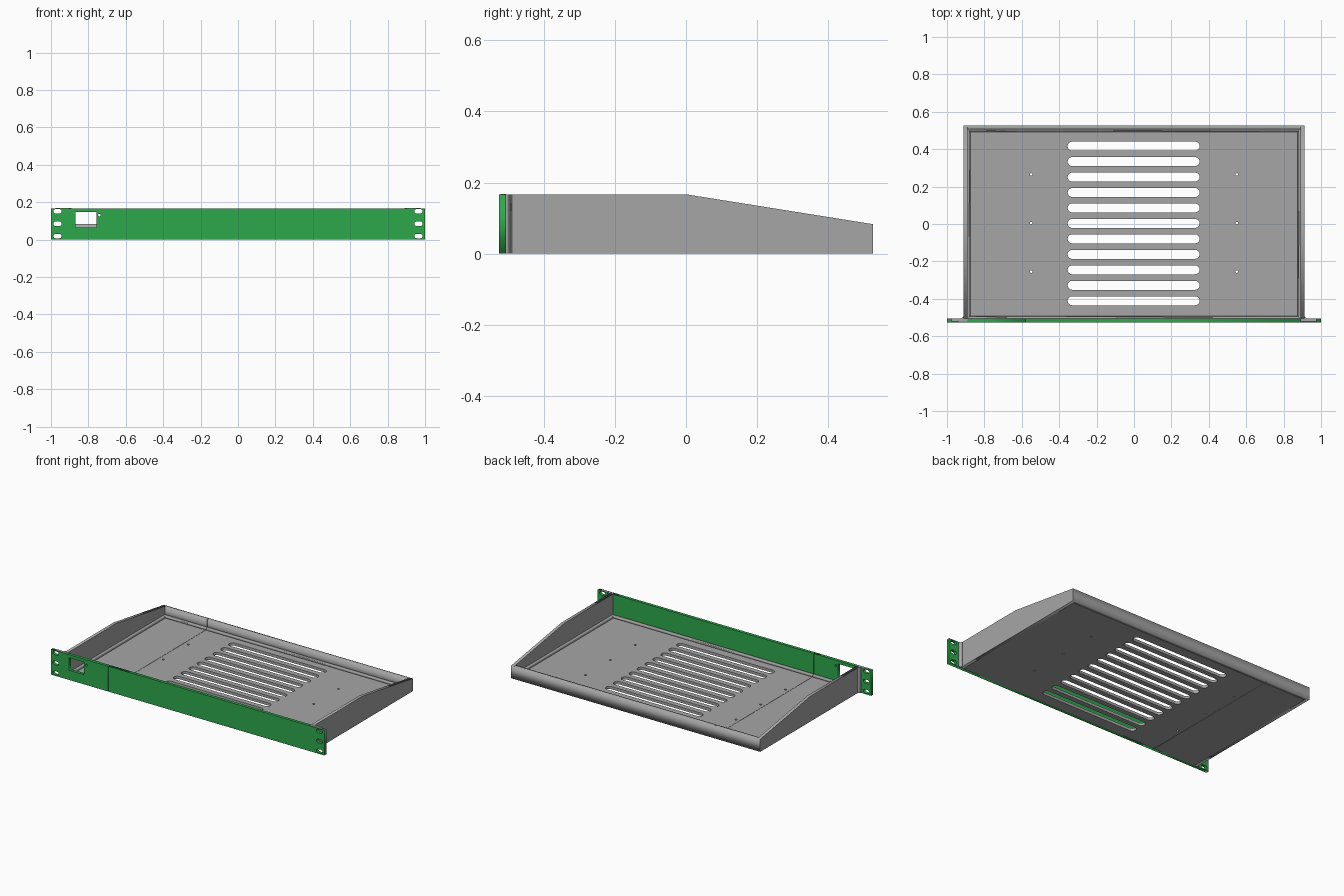
import bpy, bmesh, math
from mathutils import Matrix

if "Cube" in bpy.data.objects:
    bpy.data.objects.remove(bpy.data.objects["Cube"])


def material(name, rgb):
    m = bpy.data.materials.new(name)
    m.diffuse_color = (*rgb, 1)
    m.use_nodes = True
    m.node_tree.nodes["Principled BSDF"].inputs["Base Color"].default_value = m.diffuse_color
    return m


GREEN = material("panel green", (0.027, 0.392, 0.070))
GREY = material("tray grey", (0.381, 0.381, 0.381))

# Maps from a flat outline (a, b) and its thickness direction c to the model axes
FLAT = Matrix.Identity(4)                                                # a=x b=y c=z
FRONT = Matrix(((1, 0, 0, 0), (0, 0, -1, 0), (0, 1, 0, 0), (0, 0, 0, 1)))  # a=x b=z c=-y
SIDE = Matrix(((0, 0, 1, 0), (1, 0, 0, 0), (0, 1, 0, 0), (0, 0, 0, 1)))    # a=y b=z c=x


def plate(name, outline, holes, c0, c1, frame, mat):
    """Extrude an outline with holes from c0 to c1."""
    cu = bpy.data.curves.new(name, 'CURVE')
    cu.dimensions = '2D'
    cu.fill_mode = 'BOTH'
    cu.extrude = (c1 - c0) / 2
    for loop in [outline] + holes:
        s = cu.splines.new('POLY')
        s.points.add(len(loop) - 1)
        for p, (a, b) in zip(s.points, loop):
            p.co = (a, b, 0, 1)
        s.use_cyclic_u = True
    tmp = bpy.data.objects.new(name + "_outline", cu)
    bpy.context.collection.objects.link(tmp)
    dg = bpy.context.evaluated_depsgraph_get()
    me = bpy.data.meshes.new_from_object(tmp.evaluated_get(dg))
    bpy.data.objects.remove(tmp)
    me.transform(frame @ Matrix.Translation((0, 0, (c0 + c1) / 2)))
    bm = bmesh.new()
    bm.from_mesh(me)
    bmesh.ops.remove_doubles(bm, verts=bm.verts, dist=1e-5)
    bmesh.ops.recalc_face_normals(bm, faces=bm.faces)
    bm.to_mesh(me)
    bm.free()
    me.materials.clear()
    me.materials.append(mat)
    ob = bpy.data.objects.new(name, me)
    bpy.context.collection.objects.link(ob)
    return ob


def rect(a0, a1, b0, b1):
    return [(a0, b0), (a1, b0), (a1, b1), (a0, b1)]


def slot(a, b, half, r, n=8):
    """Round-ended slot; half == r gives a circle."""
    pts = []
    for side in (1, -1):
        for i in range(n + 1):
            if half == r and i == n:
                continue
            t = math.pi * (i / n - 0.5) + (0 if side == 1 else math.pi)
            pts.append((a + side * (half - r) + r * math.cos(t), b + r * math.sin(t)))
    return pts


H, BACK_H, FLOOR = 0.167, 0.083, 0.018
Y0, Y1, YP = -0.526, 0.526, -0.506      # front, back, rear of front panel
XO, XI = 0.911, 0.89                    # outer and inner side wall faces
YB = 0.506                              # inner face of back wall
SEAM, GAP = -0.58, 0.001
CH = 0.015                              # inner corner bevel

# Front panel in two pieces, with mounting slots, window and small hole
ears = {s: [slot(s * 0.965, z, 0.022, 0.012) for z in (0.019, 0.085, 0.151)] for s in (-1, 1)}
window = rect(-0.869, -0.757, 0.064, 0.147)
plate("front_panel_left", rect(-1, SEAM - GAP, 0, H),
      ears[-1] + [window, slot(-0.741, 0.131, 0.007, 0.007)], -YP, -Y0, FRONT, GREEN)
plate("front_panel_right", rect(SEAM + GAP, 1, 0, H), ears[1], -YP, -Y0, FRONT, GREEN)

# Floor in two pieces, with vent slots and screw holes
screws = {s: [slot(s * 0.55, y, 0.007, 0.007) for y in (0.265, 0.005, -0.255)] for s in (-1, 1)}
vents = [slot(-0.002, 0.4165 - 0.0827 * i, 0.353, 0.024) for i in range(11)]
plate("floor_left", rect(-XI, SEAM - GAP, YP, YB), [], 0, FLOOR, FLAT, GREY)
plate("floor_right", rect(SEAM + GAP, XI, YP, YB), vents + screws[-1] + screws[1],
      0, FLOOR, FLAT, GREY)

# Back wall and the bevels along the back and front of the floor
for tag, a, b in (("left", -XI, SEAM - GAP), ("right", SEAM + GAP, XI)):
    plate("back_wall_" + tag, rect(YB, Y1, 0, BACK_H), [], a, b, SIDE, GREY)
    plate("back_bevel_" + tag, [(YB, FLOOR), (YB, FLOOR + CH), (YB - CH, FLOOR)],
          [], a, b, SIDE, GREY)
    plate("front_bevel_" + tag, [(YP, FLOOR), (YP + CH, FLOOR), (YP, FLOOR + CH)],
          [], a, b, SIDE, GREY)

# Side walls with sloping rear, floor bevels, ear gussets and ear top caps
profile = [(YP, 0), (Y1, 0), (Y1, BACK_H), (0, H), (YP, H)]
for tag, s in (("left", -1), ("right", 1)):
    lo, hi = sorted((s * XI, s * XO))
    plate("side_wall_" + tag, profile, [], lo, hi, SIDE, GREY)
    plate("side_bevel_" + tag,
          [(s * XI, FLOOR), (s * XI, FLOOR + CH), (s * (XI - CH), FLOOR)],
          [], -YB, -YP, FRONT, GREY)
    plate("ear_gusset_" + tag,
          [(s * XO, YP), (s * (XO + 0.016), YP), (s * (XO + 0.005), YP + 0.006),
           (s * XO, YP + 0.016)], [], 0, H, FLAT, GREY)
    lo, hi = sorted((s * XI, s * 0.975))
    plate("ear_cap_" + tag, rect(lo, hi, Y0 + 0.004, YP), [], H, H + 0.001, FLAT, GREY)
